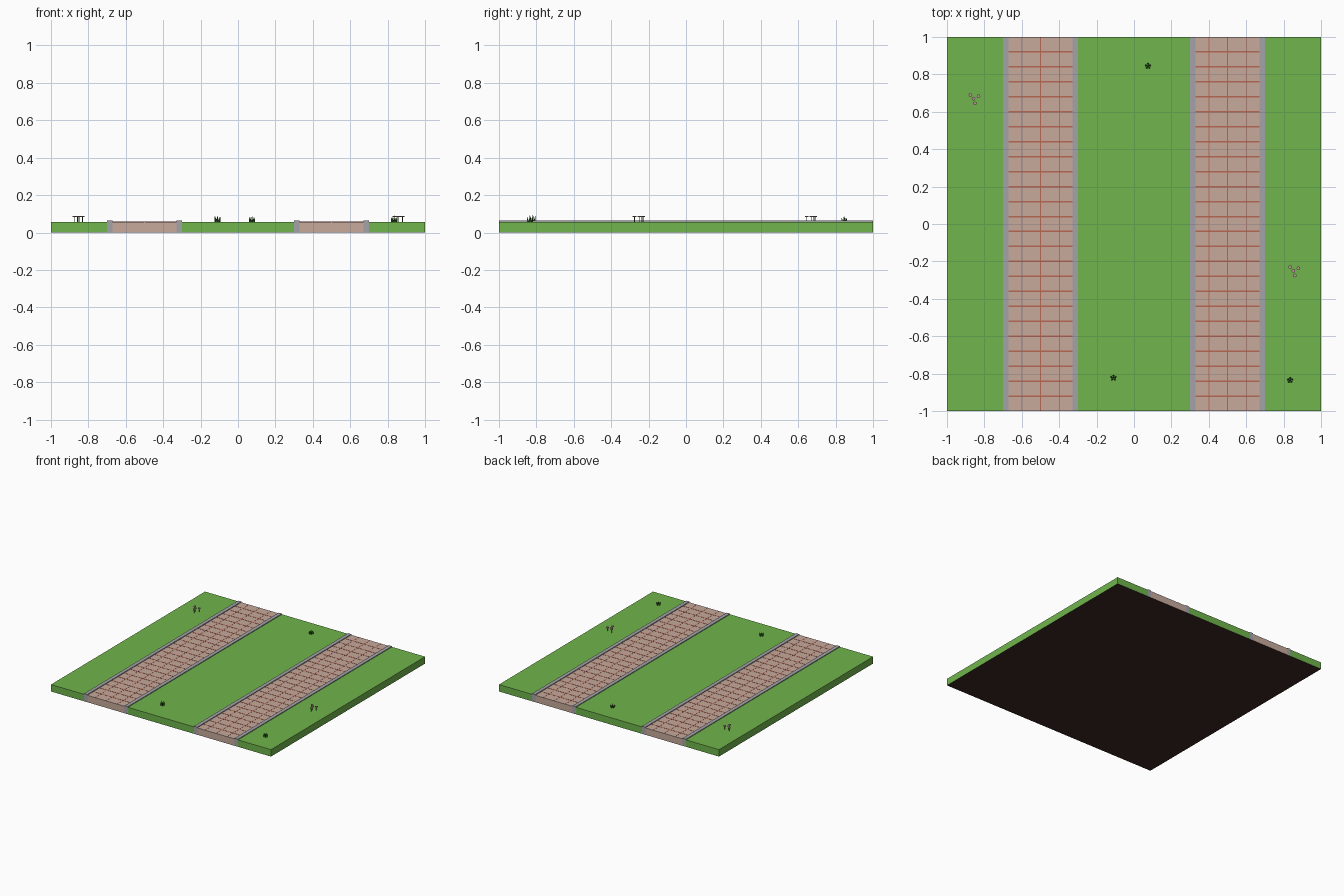
import bpy, bmesh, math, random
from mathutils import Matrix, Vector

if "Cube" in bpy.data.objects:
    bpy.data.objects.remove(bpy.data.objects["Cube"])

random.seed(4)


def material(name, r, g, b):
    lin = [((c / 255 + 0.055) / 1.055) ** 2.4 for c in (r, g, b)]
    m = bpy.data.materials.new(name)
    m.diffuse_color = (*lin, 1)
    m.use_nodes = True
    m.node_tree.nodes["Principled BSDF"].inputs["Base Color"].default_value = m.diffuse_color
    return m


GRASS = material("grass green", 112, 181, 76)
SOIL = material("soil brown", 62, 39, 35)
PAVING = material("paving tan", 199, 170, 156)
JOINT = material("joint red", 184, 104, 84)
KERB = material("kerb grey", 164, 164, 168)
BLADE = material("blade dark green", 52, 104, 38)
PETAL = material("petal pink grey", 186, 150, 150)

TOP = 0.057


def add_box(bm, x0, x1, y0, y1, z0, z1):
    mat = (Matrix.Translation(((x0 + x1) / 2, (y0 + y1) / 2, (z0 + z1) / 2))
           @ Matrix.Diagonal((x1 - x0, y1 - y0, z1 - z0, 1)))
    bmesh.ops.create_cube(bm, size=1, matrix=mat)


def add_cone(bm, base, tip, r0, r1, sides):
    d = Vector(tip) - Vector(base)
    mat = (Matrix.Translation((Vector(base) + Vector(tip)) / 2)
           @ d.to_track_quat('Z', 'Y').to_matrix().to_4x4())
    made = bmesh.ops.create_cone(bm, cap_ends=True, segments=sides, radius1=r0,
                                 radius2=r1, depth=d.length, matrix=mat)
    return {f for v in made["verts"] for f in v.link_faces}


def finish(bm, name, *mats):
    mesh = bpy.data.meshes.new(name)
    bm.to_mesh(mesh)
    bm.free()
    for m in mats:
        mesh.materials.append(m)
    ob = bpy.data.objects.new(name, mesh)
    bpy.context.collection.objects.link(ob)
    return ob


def strip(name, x0, x1, top, mat):
    """Full-length slab with a soil underside."""
    bm = bmesh.new()
    add_box(bm, x0, x1, -1, 1, 0, top)
    bm.normal_update()
    for f in bm.faces:
        f.material_index = 1 if f.normal.z < -0.5 else 0
    return finish(bm, name, mat, SOIL)


# Lawn strips
strip("lawn_left", -1, -0.7, TOP, GRASS)
strip("lawn_middle", -0.3, 0.3, TOP, GRASS)
strip("lawn_right", 0.7, 1, TOP, GRASS)

# Two paved paths with kerbs and brick joints
for side, cx in (("left", -0.5), ("right", 0.5)):
    strip(f"path_{side}", cx - 0.17, cx + 0.17, TOP, PAVING)
    strip(f"kerb_outer_{side}", cx - 0.2, cx - 0.17, 0.063, KERB)
    strip(f"kerb_inner_{side}", cx + 0.17, cx + 0.2, 0.063, KERB)
    bm = bmesh.new()
    for i in range(24):
        y = -0.92 + 0.08 * i
        add_box(bm, cx - 0.17, cx + 0.17, y - 0.004, y + 0.004, TOP - 0.002, TOP + 0.001)
    for dx in (-0.1, 0, 0.1):
        add_box(bm, cx + dx - 0.002, cx + dx + 0.002, -1, 1, TOP - 0.002, TOP + 0.0008)
    finish(bm, f"brick_joints_{side}", JOINT)

# Grass tufts: a ring of thin leaning blades around a centre blade
for n, (x, y) in enumerate(((0.075, 0.845), (-0.11, -0.822), (0.835, -0.835))):
    bm = bmesh.new()
    add_cone(bm, (x, y, TOP), (x, y, 0.093), 0.006, 0, 4)
    for k in range(5):
        a = math.tau * k / 5 + 0.3
        c, s = math.cos(a), math.sin(a)
        add_cone(bm, (x + c * 0.011, y + s * 0.011, TOP),
                 (x + c * 0.017, y + s * 0.017, random.uniform(0.08, 0.092)), 0.006, 0, 4)
    finish(bm, f"grass_tuft_{n + 1}", BLADE)

# Flower clusters: thin stems with flat round heads
for n, (x, y) in enumerate(((-0.855, 0.67), (0.855, -0.25))):
    bm = bmesh.new()
    for dx, dy in ((-0.02, 0.02), (0.024, 0.013), (0.005, -0.025), (-0.003, 0)):
        px, py = x + dx, y + dy
        add_cone(bm, (px, py, TOP), (px, py, 0.083), 0.002, 0.002, 5)
        for f in add_cone(bm, (px, py, 0.082), (px, py, 0.089), 0.01, 0.01, 8):
            f.material_index = 1
    finish(bm, f"flower_cluster_{n + 1}", BLADE, PETAL)
